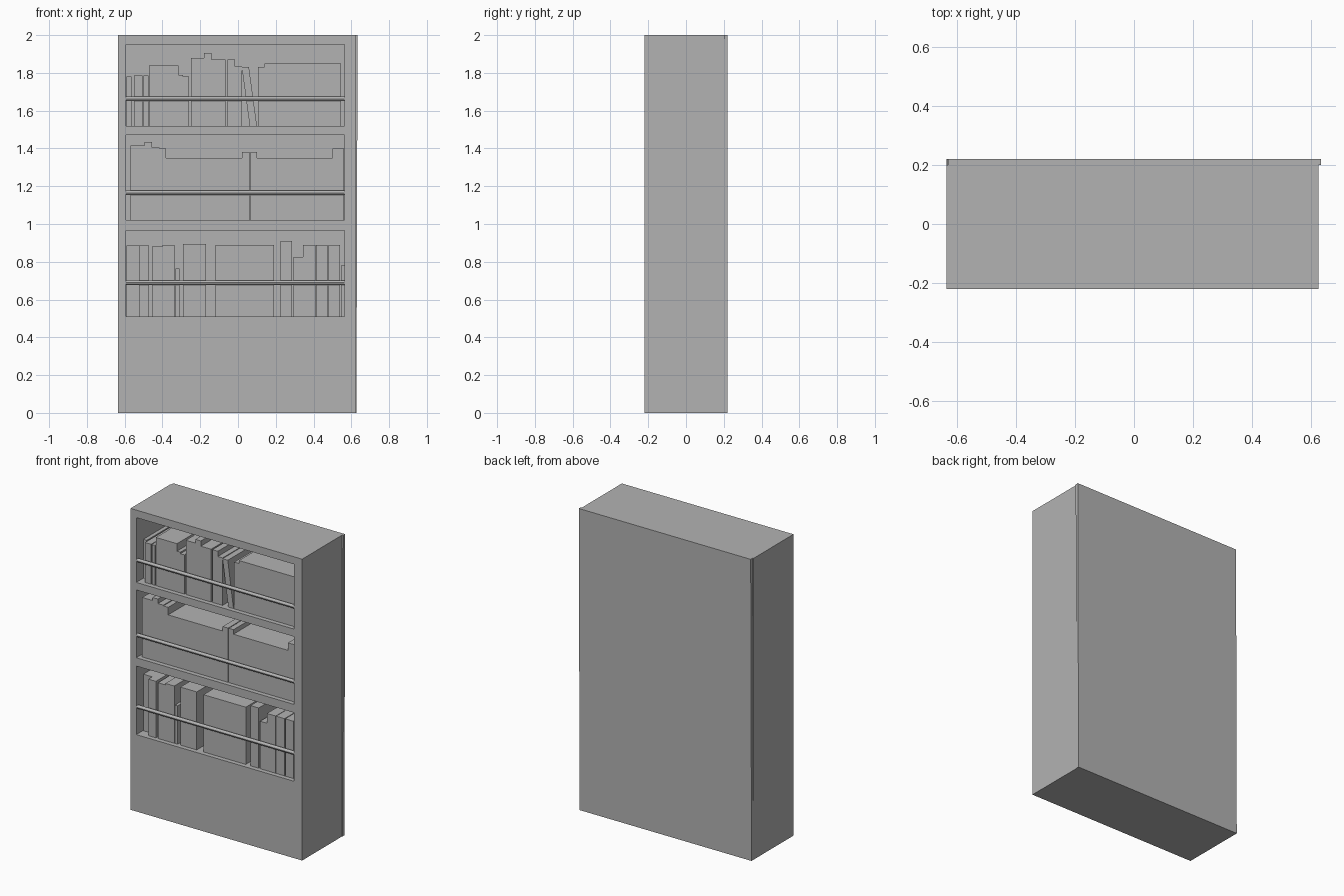
import bpy
import math

default_cube = bpy.data.objects.get("Cube")
if default_cube:
    bpy.data.objects.remove(default_cube, do_unlink=True)

# One plain grey for the whole piece
grey = bpy.data.materials.new("plain grey")
grey.use_nodes = True
colour = (0.45, 0.45, 0.45, 1)
grey.diffuse_color = colour
grey.node_tree.nodes["Principled BSDF"].inputs["Base Color"].default_value = colour


def block(name, x_range, y_range, z_range, lean=0):
    """Box between two corners; lean shifts its top edge along x."""
    corners = [(x + lean * top, y, z_range[top])
               for top in (0, 1) for y in y_range for x in x_range]
    faces = [(0, 2, 3, 1), (4, 5, 7, 6), (0, 1, 5, 4),
             (2, 6, 7, 3), (0, 4, 6, 2), (1, 3, 7, 5)]
    mesh = bpy.data.meshes.new(name)
    mesh.from_pydata(corners, [], faces)
    mesh.materials.append(grey)
    obj = bpy.data.objects.new(name, mesh)
    bpy.context.collection.objects.link(obj)
    return obj


def rail(name, left, right, height):
    """Thin horizontal bar that keeps the books in place."""
    bpy.ops.mesh.primitive_cylinder_add(
        vertices=12, radius=0.012, depth=right - left,
        location=((left + right) / 2, RAIL_Y, height),
        rotation=(0, math.pi / 2, 0))
    obj = bpy.context.object
    obj.name = name
    obj.data.name = name
    obj.data.materials.append(grey)
    bpy.ops.object.shade_smooth_by_angle()


FRONT, BACK = -0.22, 0.2
LEFT, RIGHT, TOP = -0.635, 0.625, 2.0
INNER_LEFT, INNER_RIGHT = -0.593, 0.565
BOOK_FRONT, BOOK_BACK = -0.19, 0.1
RAIL_Y = -0.205
depth = (FRONT, BACK)
inner = (INNER_LEFT, INNER_RIGHT)

# Cabinet sides and slightly skewed back panel
block("right_side_board", (LEFT, INNER_LEFT), depth, (0, TOP))
block("left_side_board", (INNER_RIGHT, RIGHT), depth, (0, TOP))
block("back_panel", (LEFT, RIGHT + 0.002), (BACK, 0.22), (0, TOP), lean=0.006)

# Each bay: floor, ceiling, rail height, books as (start, end, top)
bays = {
    "lower": (0.51, 0.965, 0.69, [
        (-.59, -.525, .885), (-.525, -.47, .885), (-.455, -.4, .88),
        (-.4, -.335, .89), (-.33, -.31, .765), (-.29, -.17, .895),
        (-.12, .19, .89), (.225, .285, .91), (.295, .345, .825),
        (.345, .41, .89), (.413, .475, .89), (.48, .54, .89),
        (.545, .565, .78)]),
    "middle": (1.02, 1.47, 1.165, [
        (-.57, -.495, 1.415), (-.495, -.455, 1.435), (-.455, -.415, 1.405),
        (-.415, -.38, 1.4), (-.38, .02, 1.35), (.02, .06, 1.38),
        (.065, .1, 1.38), (.1, .5, 1.35), (.5, .56, 1.4)]),
    "upper": (1.52, 1.95, 1.662, [
        (-.59, -.565, 1.78), (-.55, -.505, 1.785), (-.5, -.475, 1.785),
        (-.47, -.315, 1.84), (-.315, -.29, 1.79), (-.29, -.26, 1.78),
        (-.25, -.18, 1.88), (-.18, -.14, 1.905), (-.14, -.065, 1.87),
        (-.055, -.015, 1.87), (-.015, .02, 1.835), (.105, .14, 1.83),
        (.14, .545, 1.85)]),
}

# Boards fill the space below each bay, then books and rail fill the bay
board_bottom = 0
for bay, (floor, ceiling, rail_height, books) in bays.items():
    block(bay + "_shelf_board", inner, depth, (board_bottom, floor))
    board_bottom = ceiling
    rail(bay + "_rail", INNER_LEFT, INNER_RIGHT, rail_height)
    for number, (start, end, top) in enumerate(books, 1):
        # The first narrow book of the outer bays sits further back
        setback = 0.04 if number == 1 and bay != "middle" else 0
        block(f"{bay}_book_{number}", (start, end),
              (BOOK_FRONT + setback, BOOK_BACK), (floor, top))
block("top_board", inner, depth, (board_bottom, TOP))

# One book leaning against its neighbour
upper_floor = bays["upper"][0]
block("leaning_book", (0.062, 0.1), (BOOK_FRONT, BOOK_BACK),
      (upper_floor, 1.83), lean=-0.042)
